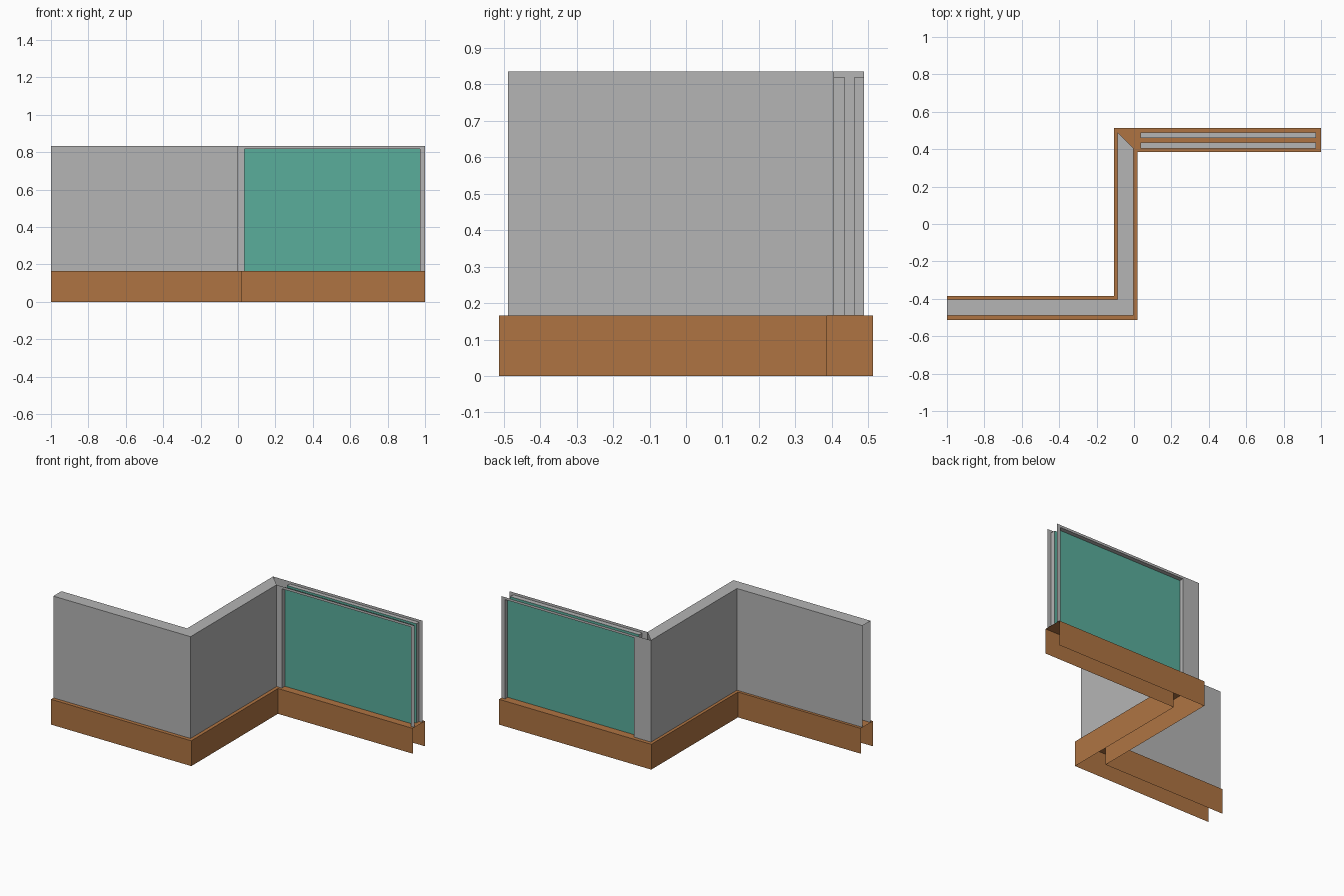
import bpy, bmesh

if "Cube" in bpy.data.objects:
    bpy.data.objects.remove(bpy.data.objects["Cube"])


def material(name, rgb):
    m = bpy.data.materials.new(name)
    m.diffuse_color = (*rgb, 1)
    m.use_nodes = True
    m.node_tree.nodes["Principled BSDF"].inputs["Base Color"].default_value = m.diffuse_color
    return m


GREY = material("grey_plaster", (0.46, 0.46, 0.46))
BROWN = material("brown_wood", (0.43, 0.175, 0.055))
TEAL = material("teal_glass", (0.10, 0.42, 0.33))


def build(name, polys, mat):
    """Make one object from a list of polygons, joining shared corners."""
    bm = bmesh.new()
    for p in polys:
        bm.faces.new([bm.verts.new(c) for c in p])
    bmesh.ops.remove_doubles(bm, verts=bm.verts, dist=0.0005)
    me = bpy.data.meshes.new(name)
    bm.to_mesh(me)
    bm.free()
    me.materials.append(mat)
    ob = bpy.data.objects.new(name, me)
    bpy.context.collection.objects.link(ob)
    return ob


def side(path, z0, z1, flip=False):
    """Upright sheets along a plan path; faces point to the path's right."""
    out = []
    for (x0, y0), (x1, y1) in zip(path, path[1:]):
        q = [(x0, y0, z0), (x1, y1, z0), (x1, y1, z1), (x0, y0, z1)]
        out.append(q[::-1] if flip else q)
    return out


def cap(front, back, z):
    """Level faces between the two plan paths."""
    return [[(*front[i], z), (*front[i + 1], z), (*back[i + 1], z), (*back[i], z)]
            for i in range(len(front) - 1)]


BASE_H, TOP = 0.166, 0.834

# skirting: open at the ends and underneath
bf = [(-1, -0.513), (0.02, -0.513), (0.02, 0.386), (1, 0.386)]
bb = [(-1, -0.386), (-0.107, -0.386), (-0.107, 0.513), (1, 0.513)]
build("skirting", side(bf, 0, BASE_H) + side(bb, 0, BASE_H, True)
      + cap(bf, bb, BASE_H), BROWN)

# solid wall: two runs, capped up to the mitre at the window corner
wf = [(-1, -0.488), (-0.003, -0.488), (-0.003, 0.404)]
wb = [(-1, -0.404), (-0.087, -0.404), (-0.087, 0.488)]
build("wall", side(wf, BASE_H, TOP) + side(wb, BASE_H, TOP, True)
      + cap(wf, wb, TOP), GREY)

# window run: a frame sheet with recessed pane on each side, open on top
X0, X1, ZT = 0.035, 0.973, 0.818
for label, start, y, yg, flip in (("front", wf[-1][0], 0.404, 0.436, False),
                                  ("back", wb[-1][0], 0.488, 0.460, True)):
    def orient(polys):
        return [p[::-1] for p in polys] if flip else polys
    frame = [
        [(start, y, BASE_H), (X0, y, BASE_H), (X0, y, ZT), (X0, y, TOP), (start, y, TOP)],
        [(X1, y, BASE_H), (1, y, BASE_H), (1, y, TOP), (X1, y, TOP), (X1, y, ZT)],
        [(X0, y, ZT), (X1, y, ZT), (X1, y, TOP), (X0, y, TOP)],
        # reveals
        [(X0, y, BASE_H), (X0, yg, BASE_H), (X0, yg, ZT), (X0, y, ZT)],
        [(X1, yg, BASE_H), (X1, y, BASE_H), (X1, y, ZT), (X1, yg, ZT)],
        [(X0, yg, ZT), (X1, yg, ZT), (X1, y, ZT), (X0, y, ZT)],
    ]
    build(label + "_window_frame", orient(frame), GREY)
    build(label + "_window_pane", orient(side([(X0, yg), (X1, yg)], BASE_H, ZT)), TEAL)
